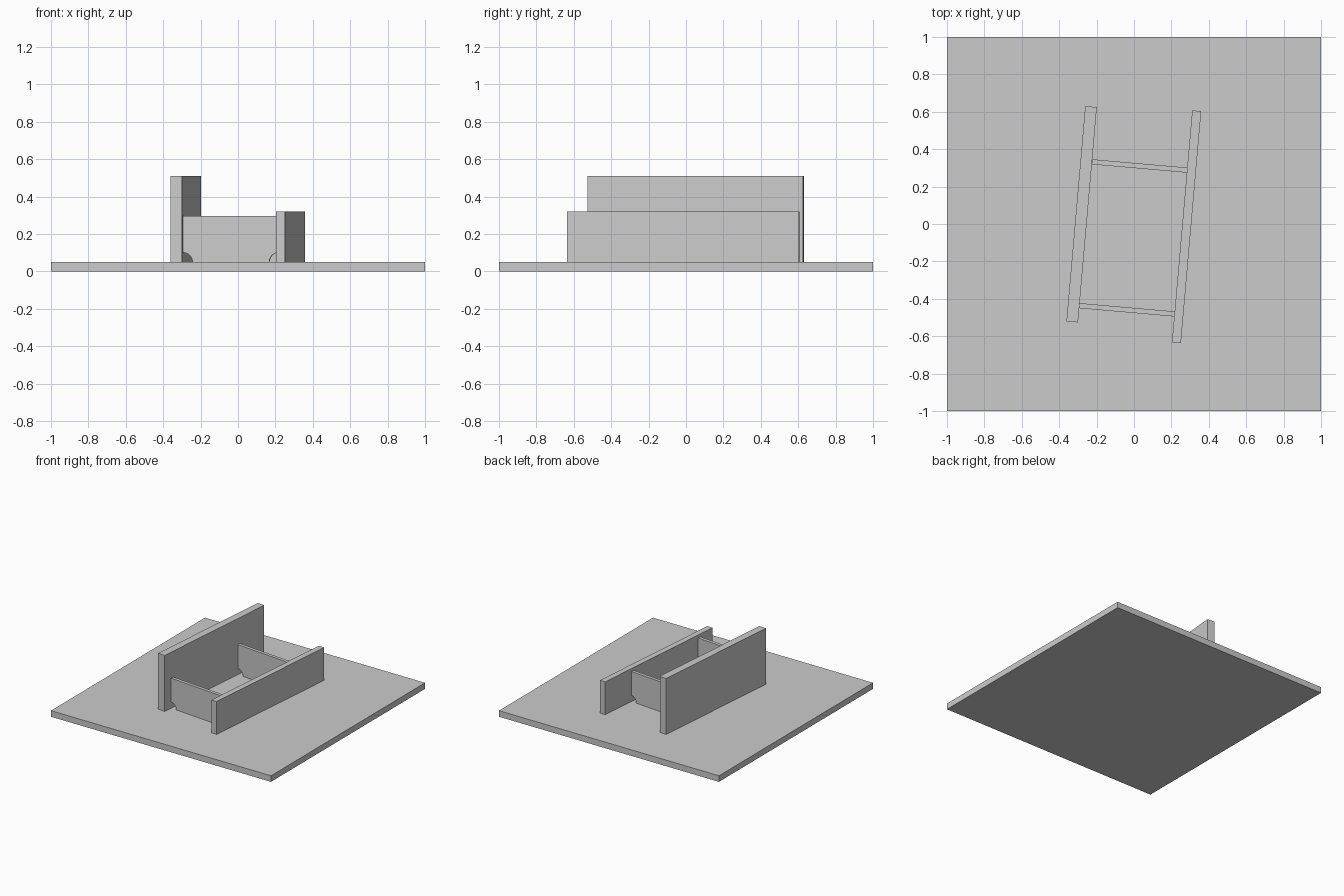
import bpy, bmesh
from math import sin, cos, pi, radians
from mathutils import Matrix, Vector

if "Cube" in bpy.data.objects:
    bpy.data.objects.remove(bpy.data.objects["Cube"], do_unlink=True)

grey = bpy.data.materials.new("light grey")
grey.use_nodes = True
colour = (0.6, 0.6, 0.6, 1)
grey.diffuse_color = colour
grey.node_tree.nodes["Principled BSDF"].inputs["Base Color"].default_value = colour

BASE_TOP = 0.05
TURN = radians(-5)  # the whole frame is turned slightly on the slab


def extrude_profile(name, profile, depth, centre, turn=0):
    """Extrude an x-z outline along y, centred on the given x, y."""
    bm = bmesh.new()
    face = bm.faces.new([bm.verts.new((x, -depth / 2, z)) for x, z in profile])
    new = bmesh.ops.extrude_face_region(bm, geom=[face])["geom"]
    bmesh.ops.translate(bm, vec=Vector((0, depth, 0)),
                        verts=[v for v in new if isinstance(v, bmesh.types.BMVert)])
    bmesh.ops.recalc_face_normals(bm, faces=bm.faces)
    bm.transform(Matrix.Translation((*centre, 0)) @ Matrix.Rotation(turn, 4, "Z"))
    mesh = bpy.data.meshes.new(name)
    bm.to_mesh(mesh)
    bm.free()
    mesh.materials.append(grey)
    obj = bpy.data.objects.new(name, mesh)
    bpy.context.collection.objects.link(obj)
    return obj


def rectangle(width, bottom, top):
    w = width / 2
    return [(-w, bottom), (w, bottom), (w, top), (-w, top)]


def notched_panel(width, bottom, top, radius, steps=12):
    """Rectangle with a quarter-round notch in each bottom corner."""
    w = width / 2
    arc = [(w - radius * cos(a), bottom + radius * sin(a))
           for a in (i * pi / 2 / steps for i in range(steps + 1))]
    right = arc + [(w, top)]
    return right + [(-x, z) for x, z in reversed(right)]


# Ground slab
extrude_profile("base_slab", rectangle(2, 0, BASE_TOP), 2, (0, 0))

# Long side walls
extrude_profile("tall_wall", rectangle(0.062, BASE_TOP, 0.51), 1.155, (-0.28, 0.052), TURN)
extrude_profile("low_wall", rectangle(0.048, BASE_TOP, 0.32), 1.245, (0.281, -0.015), TURN)

# Cross panels with drainage notches
for name, centre in (("front_panel", (-0.037, -0.459)), ("back_panel", (0.032, 0.31))):
    extrude_profile(name, notched_panel(0.512, BASE_TOP, 0.296, 0.05), 0.027, centre, TURN)
